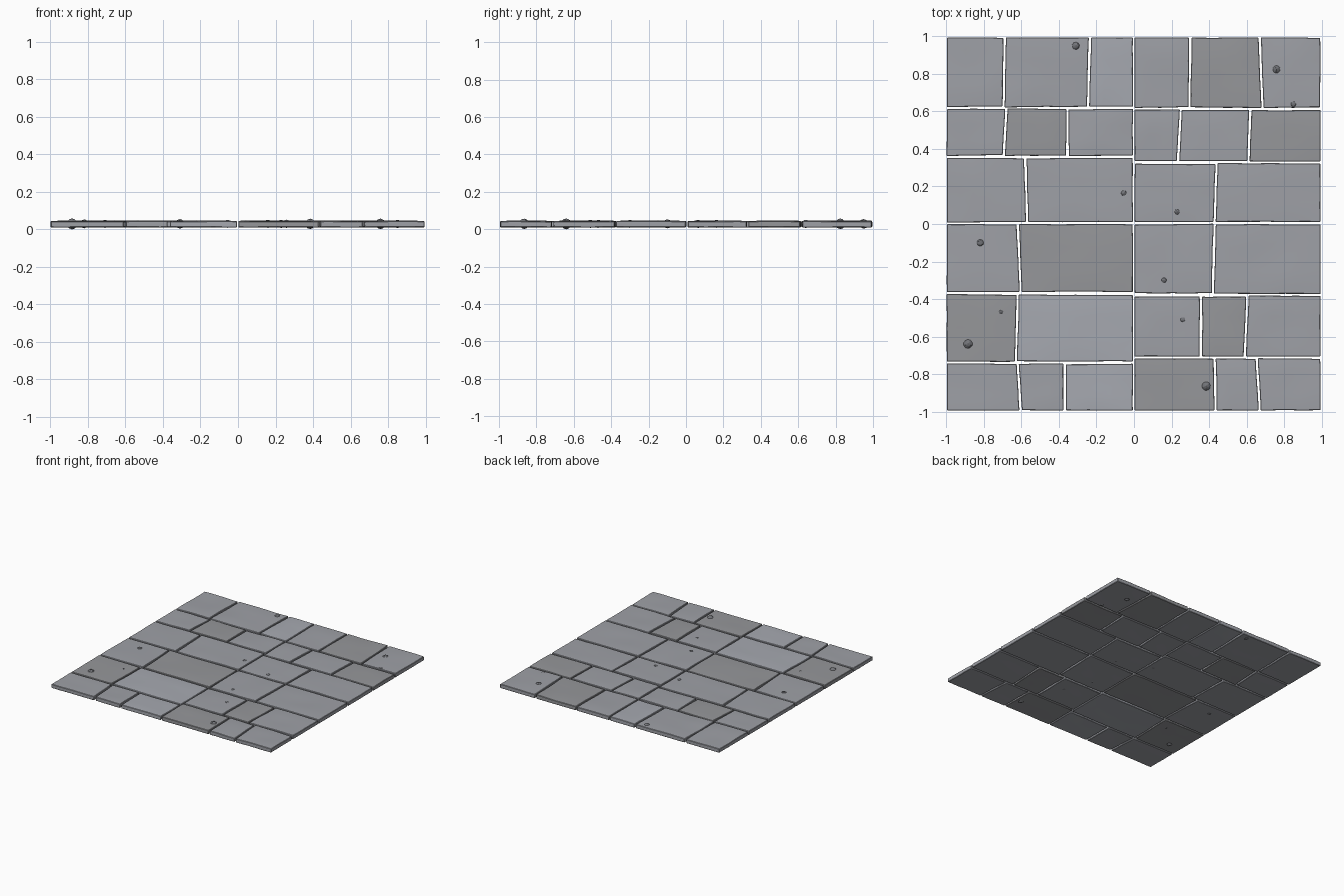
import bpy, bmesh, math, random
from mathutils import Vector, noise

if "Cube" in bpy.data.objects:
    bpy.data.objects.remove(bpy.data.objects["Cube"])

random.seed(7)
GAP = 0.006          # half the joint width
Z0, Z1 = 0.010, 0.044

# Each row: y top, y bottom, then joints as (x at top, x at bottom)
LEFT = [
    (1.0, .62, [(-.69, -.695), (-.235, -.245)]),
    (.62, .358, [(-.68, -.695), (-.355, -.355)]),
    (.358, .005, [(-.58, -.57)]),
    (.005, -.37, [(-.62, -.605)]),
    (-.37, -.74, [(-.62, -.63)]),
    (-.74, -1.0, [(-.62, -.605), (-.37, -.37)]),
]
RIGHT = [
    (1.0, .615, [(.30, .295), (.67, .685)]),
    (.615, .328, [(.25, .235), (.62, .61)]),
    (.328, .005, [(.44, .43)]),
    (.005, -.378, [(.43, .42)]),
    (-.378, -.711, [(.357, .357), (.605, .59)]),
    (-.711, -1.0, [(.43, .435), (.655, .67)]),
]
# Shade of every tile, row by row: d dark, m middle, l light
SHADES = {"left": ["mml", "mdm", "mm", "md", "dl", "mml"],
          "right": ["mdm", "mmd", "mm", "mm", "mdm", "dmm"]}


def stone(name, rgb):
    mat = bpy.data.materials.new(name)
    mat.diffuse_color = (*rgb, 1)
    mat.use_nodes = True
    mat.node_tree.nodes["Principled BSDF"].inputs["Base Color"].default_value = mat.diffuse_color
    return mat


MATS = {"d": stone("dark_slate", (.305, .31, .325)),
        "m": stone("slate", (.345, .355, .385)),
        "l": stone("light_slate", (.385, .40, .44)),
        "p": stone("pebble_stone", (.17, .175, .19))}


def finish(obj, angle, shade):
    obj.data.materials.append(MATS[shade])
    bpy.ops.object.select_all(action='DESELECT')
    obj.select_set(True)
    bpy.context.view_layer.objects.active = obj
    bpy.ops.object.shade_smooth_by_angle(angle=math.radians(angle))


def make_tile(name, corners, shade, n=6):
    """Slab over four plan corners (tl, tr, br, bl) with an uneven top and worn edges."""
    tl, tr, br, bl = [Vector(c) for c in corners]
    bm = bmesh.new()
    bmesh.ops.create_grid(bm, x_segments=n, y_segments=n, size=0.5)
    ret = bmesh.ops.extrude_face_region(bm, geom=bm.faces[:])
    top = {v for v in ret['geom'] if isinstance(v, bmesh.types.BMVert)}
    seed = random.uniform(0, 50)
    for v in bm.verts:
        u, w = v.co.x + .5, v.co.y + .5
        p = bl.lerp(br, u).lerp(tl.lerp(tr, u), w)
        wear = 0.0025 * noise.noise(Vector((p.x * 9, p.y * 9, seed)))
        roll = 0.004 * noise.noise(Vector((p.x * 5, p.y * 5, seed + 20)))
        inner = 0.01 < u < .99 and 0.01 < w < .99
        side = Vector((0, 0)) if inner else Vector((wear, wear))
        z = Z1 + roll - (0 if inner else 0.002) if v in top else Z0 + wear * 0.5
        v.co = (p.x + side.x, p.y + side.y, z)
    bmesh.ops.recalc_face_normals(bm, faces=bm.faces[:])
    me = bpy.data.meshes.new(name)
    bm.to_mesh(me)
    bm.free()
    obj = bpy.data.objects.new(name, me)
    bpy.context.collection.objects.link(obj)
    bev = obj.modifiers.new("worn_edge", 'BEVEL')
    bev.width, bev.segments = 0.003, 1
    bev.limit_method, bev.angle_limit = 'ANGLE', math.radians(50)
    finish(obj, 30, shade)


# Paving tiles, two halves meeting at a straight joint on x = 0
for side, rows, x0, x1 in (("left", LEFT, -1.004, 0.0), ("right", RIGHT, -0.003, 1.0)):
    for r, (yt, yb, joints) in enumerate(rows):
        xs = [(x0, x0)] + joints + [(x1, x1)]
        yt, yb = min(yt - GAP, .996), max(yb + GAP, -.994)
        for c, (a, b) in enumerate(zip(xs, xs[1:])):
            j = [random.uniform(-.003, .003) for _ in range(4)]
            if r == 0:
                j[0] = j[1] = 0
            if r == 5:
                j[2] = j[3] = 0
            make_tile(f"paving_tile_{side}_{r + 1}_{c + 1}", [
                (a[0] + GAP, yt + j[0]), (b[0] - GAP, yt + j[1]),
                (b[1] - GAP, yb + j[2]), (a[1] + GAP, yb + j[3])], SHADES[side][r][c])

# Pebbles set into the slabs: x, y, radius of the cap that shows
PEBBLES = [
    (-.31, .95, .020), (.76, .825, .023), (.85, .64, .016), (-.055, .165, .015),
    (.23, .065, .015), (-.82, -.10, .018), (.16, -.30, .015), (-.71, -.47, .015),
    (-.885, -.64, .024), (.26, -.51, .016), (.385, -.865, .023),
]
for i, (x, y, cap) in enumerate(PEBBLES):
    rad = math.hypot(cap, 0.0155)
    bpy.ops.mesh.primitive_ico_sphere_add(
        subdivisions=2, radius=rad, location=(x, y, 0.0283),
        rotation=(0, 0, random.uniform(0, 6)))
    peb = bpy.context.object
    peb.name = f"pebble_{i + 1}"
    for v in peb.data.vertices:
        v.co *= 1 + 0.06 * noise.noise(v.co * 60 + Vector((i, 0, 0)))
    finish(peb, 20, "p")
